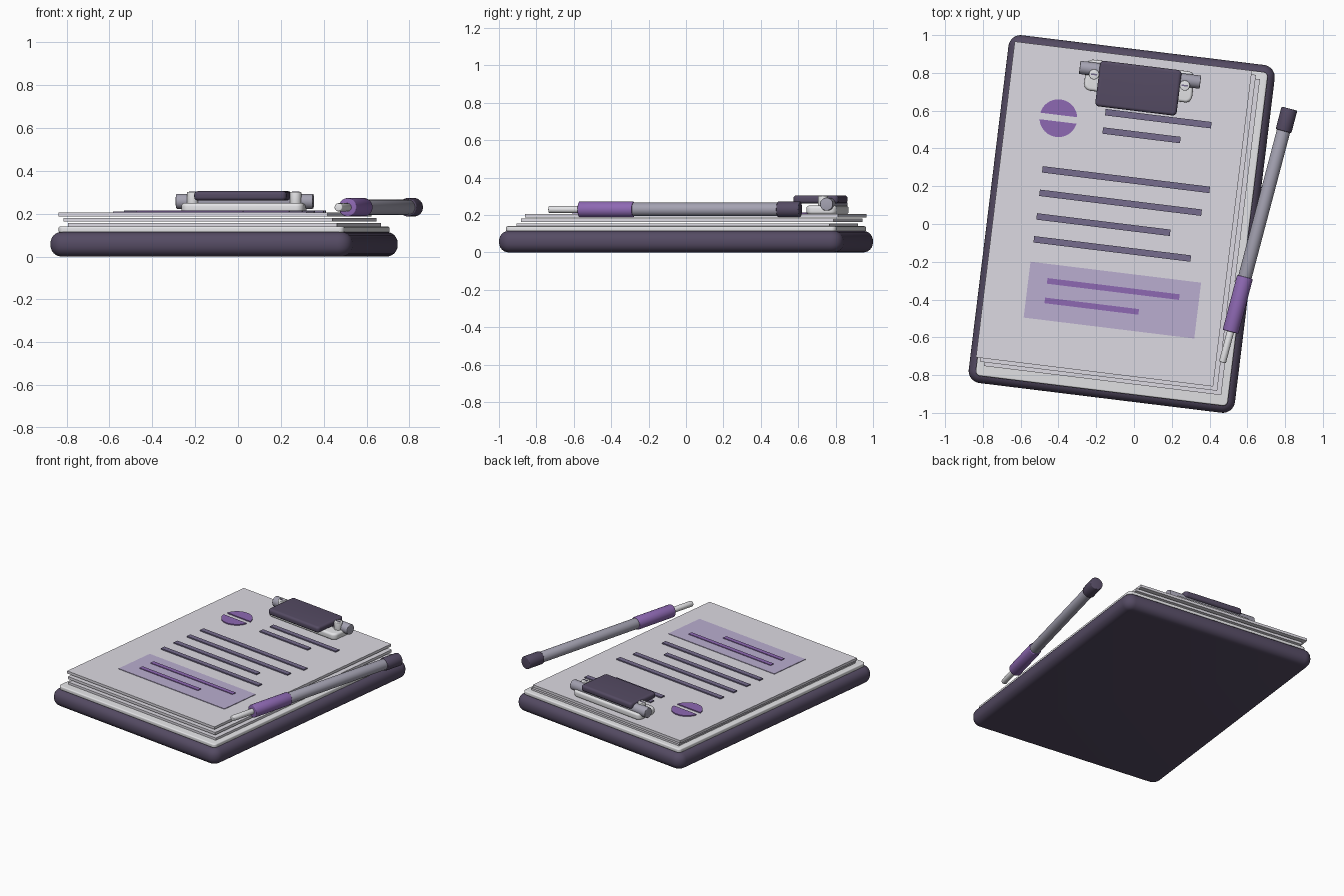
import bpy, bmesh, math
from mathutils import Matrix, Vector

if "Cube" in bpy.data.objects:
    bpy.data.objects.remove(bpy.data.objects["Cube"])


def material(name, rgb):
    m = bpy.data.materials.new(name)
    m.use_nodes = True
    m.diffuse_color = (*rgb, 1)
    m.node_tree.nodes["Principled BSDF"].inputs["Base Color"].default_value = (*rgb, 1)
    return m


CHARCOAL = material("charcoal_violet", (0.09, 0.07, 0.125))
PAPER = material("paper", (0.72, 0.70, 0.76))
METAL = material("pale_metal", (0.78, 0.78, 0.8))
GREY = material("mid_grey", (0.37, 0.36, 0.44))
PURPLE = material("purple", (0.27, 0.14, 0.45))
LILAC = material("lilac", (0.49, 0.42, 0.63))
INK = material("ink", (0.18, 0.15, 0.27))

# The board and everything on it share one turned frame
FRAME = Matrix.Translation((-0.065, 0, 0)) @ Matrix.Rotation(math.radians(-7), 4, "Z")


def finish(name, bm, matrix, mat, smooth=True):
    me = bpy.data.meshes.new(name)
    bmesh.ops.recalc_face_normals(bm, faces=bm.faces)
    bm.to_mesh(me)
    bm.free()
    ob = bpy.data.objects.new(name, me)
    bpy.context.collection.objects.link(ob)
    ob.matrix_world = matrix
    me.materials.append(mat)
    if smooth:
        bpy.ops.object.select_all(action="DESELECT")
        ob.select_set(True)
        bpy.context.view_layer.objects.active = ob
        bpy.ops.object.shade_smooth_by_angle(angle=math.radians(35))
    return ob


def slab(name, u, v, z, mat, corner=0, edge=0):
    """Box spanning the ranges u, v, z with rounded corners and rims."""
    bm = bmesh.new()
    bmesh.ops.create_cube(bm, size=1)
    size = Vector((u[1] - u[0], v[1] - v[0], z[1] - z[0]))
    bmesh.ops.scale(bm, vec=size, verts=bm.verts)
    if corner:
        sides = [e for e in bm.edges if abs(e.verts[0].co.z - e.verts[1].co.z) > 1e-4]
        bmesh.ops.bevel(bm, geom=sides, offset=corner, segments=8, profile=0.5, affect="EDGES")
    if edge:
        rims = [e for e in bm.edges if abs(e.verts[0].co.z - e.verts[1].co.z) < 1e-4]
        bmesh.ops.bevel(bm, geom=rims, offset=edge, segments=6, profile=0.5, affect="EDGES")
    centre = Vector((sum(u) / 2, sum(v) / 2, sum(z) / 2))
    return finish(name, bm, FRAME @ Matrix.Translation(centre), mat, bool(corner or edge))


def rod(name, start, end, radius, mat, frame=Matrix(), rim=0):
    """Cylinder between two points with optional softened ends."""
    a, b = Vector(start), Vector(end)
    bm = bmesh.new()
    bmesh.ops.create_cone(bm, cap_ends=True, segments=32, radius1=radius, radius2=radius,
                          depth=(b - a).length)
    if rim:
        ends = [e for e in bm.edges if abs(e.verts[0].co.z - e.verts[1].co.z) < 1e-4]
        bmesh.ops.bevel(bm, geom=ends, offset=rim, segments=3, profile=0.5, affect="EDGES")
    turn = (b - a).to_track_quat("Z", "Y").to_matrix().to_4x4()
    return finish(name, bm, frame @ Matrix.Translation((a + b) / 2) @ turn, mat)


# Board and bottom page
slab("board", (-0.71, 0.71), (-0.9275, 0.9275), (0, 0.115), CHARCOAL, 0.065, 0.052)
slab("bottom_page", (-0.672, 0.672), (-0.89, 0.89), (0.112, 0.14), METAL, 0.025, 0.008)

# Three slightly shifted sheets
for i in range(3):
    du, dv, top = 0.024 * (2 - i), -0.02 * (2 - i), 0.156 + 0.025 * i
    slab(f"sheet_{i + 1}", (-0.68 + du, 0.585 + du), (-0.795 + dv, 0.89 + dv),
         (top - 0.018, top), PAPER)
TOP = 0.206

# Printed text lines: start, end, height on the page
for i, (a, b, v) in enumerate([(-0.158, 0.407, 0.577), (-0.16, 0.254, 0.479),
                               (-0.452, 0.44, 0.236), (-0.452, 0.412, 0.111),
                               (-0.452, 0.26, -0.015), (-0.452, 0.385, -0.137)]):
    slab(f"text_line_{i + 1}", (a, b), (v - 0.017, v + 0.017), (TOP, TOP + 0.008), INK)

# Highlighted note box with its own lines
slab("note_box", (-0.455, 0.455), (-0.555, -0.257), (TOP, TOP + 0.004), LILAC)
for i, (b, v) in enumerate([(0.35, -0.347), (0.146, -0.451)]):
    slab(f"note_line_{i + 1}", (-0.355, b), (v - 0.015, v + 0.015),
         (TOP + 0.003, TOP + 0.009), PURPLE)

# Round printed spot, split in two by a plain gap
for side, label in ((1, "upper"), (-1, "lower")):
    bm = bmesh.new()
    arc = [math.radians(10 + 160 * k / 24) for k in range(25)]
    face = bm.faces.new([bm.verts.new((0.1 * math.cos(t), 0.1 * side * math.sin(t), 0))
                         for t in arc])
    rise = bmesh.ops.extrude_face_region(bm, geom=[face])["geom"]
    bmesh.ops.translate(bm, vec=(0, 0, 0.007),
                        verts=[g for g in rise if isinstance(g, bmesh.types.BMVert)])
    finish(f"spot_{label}_half", bm, FRAME @ Matrix.Translation((-0.401, 0.515, TOP)),
           PURPLE, False)

# Clip: base plate, hinge bar, lever and screws
slab("clip_base", (-0.288, 0.288), (0.68, 0.845), (TOP - 0.002, 0.25), METAL, 0.035, 0.015)
rod("clip_hinge_bar", (-0.322, 0.796, 0.258), (0.322, 0.796, 0.258), 0.035, GREY, FRAME, 0.004)
slab("clip_lever", (-0.217, 0.217), (0.603, 0.846), (0.262, 0.305), CHARCOAL, 0.022, 0.016)
for s, label in ((1, "left"), (-1, "right")):
    u = 0.242 * s
    rod(f"screw_{label}", (u, 0.768, 0.24), (u, 0.768, 0.302), 0.027, METAL, FRAME, 0.005)
    slab(f"screw_slot_{label}", (u - 0.017, u + 0.017), (0.764, 0.772), (0.3, 0.304), INK)

# Pen laid across the right edge of the page
tip, tail = Vector((0.468, -0.733, 0.23)), Vector((0.823, 0.611, 0.23))
axis = (tail - tip).normalized()
for name, a, b, r, mat in [("pen_tip", 0, 0.18, 0.019, METAL),
                           ("pen_grip", 0.168, 0.468, 0.043, PURPLE),
                           ("pen_body", 0.46, 1.28, 0.036, GREY),
                           ("pen_cap", 1.267, 1.39, 0.043, CHARCOAL)]:
    rod(name, tip + axis * a, tip + axis * b, r, mat, rim=0.005)
